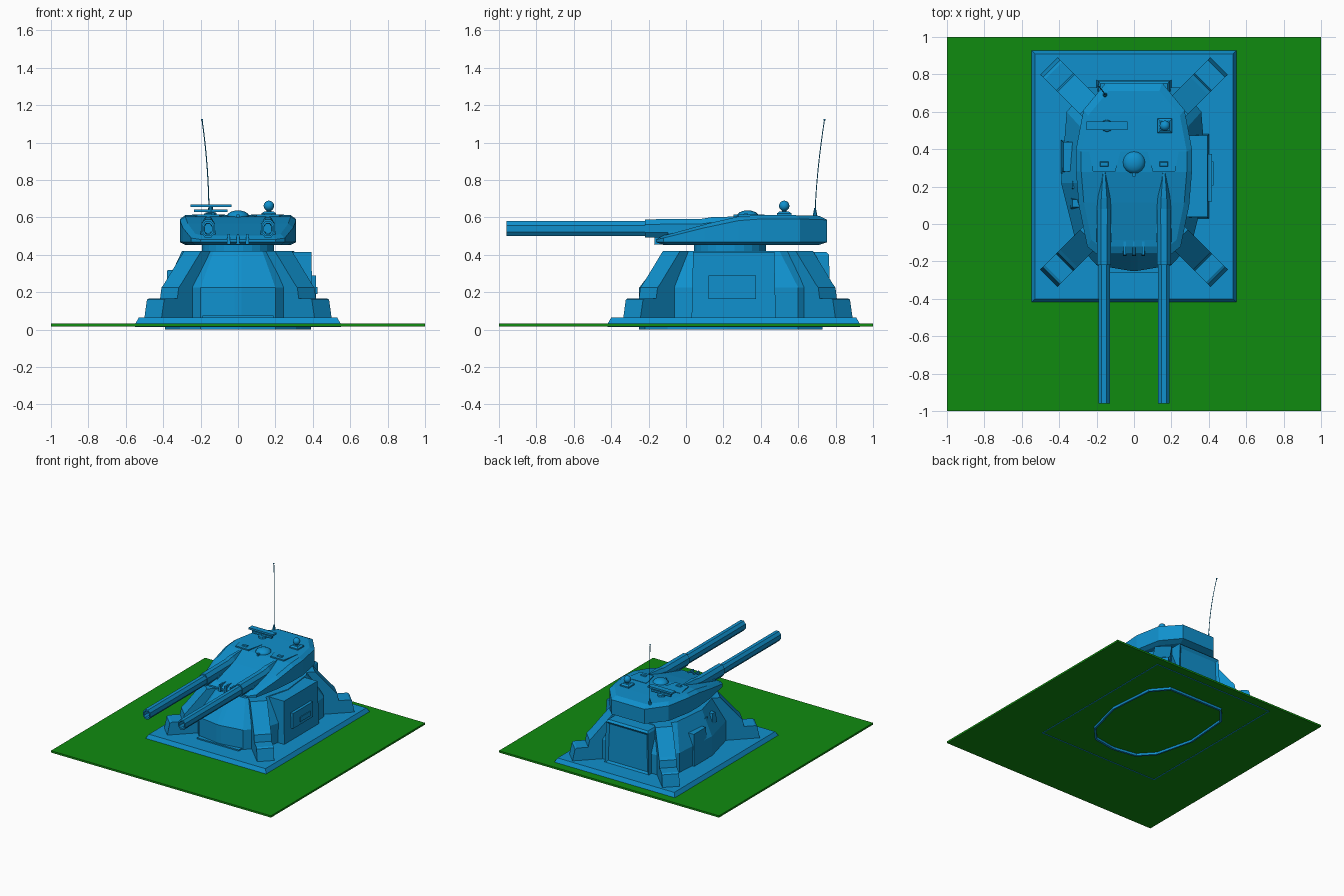
import bpy, bmesh, math
from mathutils import Vector, Matrix

if "Cube" in bpy.data.objects:
    bpy.data.objects.remove(bpy.data.objects["Cube"])


def material(name, rgb):
    m = bpy.data.materials.new(name)
    m.use_nodes = True
    m.diffuse_color = (*rgb, 1)
    m.node_tree.nodes["Principled BSDF"].inputs["Base Color"].default_value = (*rgb, 1)
    return m


BLUE = material("armour blue", (0.005, 0.28, 0.61))
GREEN = material("grass green", (0.005, 0.26, 0.005))


def finish(name, bm, mat=BLUE):
    bmesh.ops.recalc_face_normals(bm, faces=bm.faces[:])
    me = bpy.data.meshes.new(name)
    bm.to_mesh(me)
    bm.free()
    me.materials.append(mat)
    ob = bpy.data.objects.new(name, me)
    bpy.context.collection.objects.link(ob)
    return ob


def loft(name, rings, mat=BLUE, closed=False, inset=None):
    """Skin rings of equal length; caps are strips between mirrored points."""
    bm = bmesh.new()
    rows = [[bm.verts.new(p) for p in r] for r in rings]
    n = len(rows[0])
    pairs = list(zip(rows, rows[1:])) + ([(rows[-1], rows[0])] if closed else [])
    for a, b in pairs:
        for i in range(n):
            j = (i + 1) % n
            bm.faces.new((a[i], a[j], b[j], b[i]))
    if not closed:
        for r in (rows[0], rows[-1]):
            for i in range(n // 2 - 1):
                bm.faces.new((r[i], r[i + 1], r[n - 2 - i], r[n - 1 - i]))
    if inset:  # recessed panel on the face looking along the given direction
        bmesh.ops.recalc_face_normals(bm, faces=bm.faces[:])
        face = max(bm.faces, key=lambda f: f.normal.dot(Vector(inset)))
        bmesh.ops.inset_region(bm, faces=[face], thickness=0.03, depth=-0.015)
    return finish(name, bm, mat)


def box(name, x, y, z, mat=BLUE, top=0.0, inset=None):
    def ring(h, t):
        return [(x[1] - t, y[0] + t, h), (x[1] - t, y[1] - t, h),
                (x[0] + t, y[1] - t, h), (x[0] + t, y[0] + t, h)]
    return loft(name, [ring(z[0], 0), ring(z[1], top)], mat, inset=inset)


def mirrored(half):
    return half + [(-p[0], *p[1:]) for p in reversed(half)]


def lathe(name, centre, profile, n=16):
    cx, cy = centre
    return loft(name, [[(cx + r * math.cos(2 * math.pi * (i + .5) / n),
                         cy + r * math.sin(2 * math.pi * (i + .5) / n), z)
                        for i in range(n)] for r, z in profile])


def ball(name, loc, r, squash=1.0, seg=16):
    bm = bmesh.new()
    bmesh.ops.create_uvsphere(bm, u_segments=seg, v_segments=seg // 2, radius=r,
                              matrix=Matrix.Translation(loc) @ Matrix.Diagonal((1, 1, squash, 1)))
    ob = finish(name, bm)
    ob.data.polygons.foreach_set("use_smooth", [True] * len(ob.data.polygons))
    return ob


# Ground and foundation pad
box("ground", (-1, 1), (-1, 1), (0.018, 0.033), GREEN)
box("foundation_pad", (-.55, .55), (-.42, .93), (0.03, 0.065), top=0.02)
for s in (-1, 1):
    box("pad_edge_side", (s * .548 - .003, s * .548 + .003), (-.42, .93), (.014, .03))
for y in (-.418, .928):
    box("pad_edge_end", (-.55, .55), (y - .003, y + .003), (.014, .03))

# Bunker body: upright lower wall, sloped upper wall
low = mirrored([(.02, -.25), (.2, -.22), (.31, -.1), (.39, .22), (.36, .6), (.25, .73)])
high = mirrored([(.02, -.1), (.13, -.09), (.24, .0), (.3, .22), (.27, .5), (.18, .64)])
loft("bunker_body", [[(x, y, z) for x, y in o]
                     for o, z in ((low, .04), (low, .225), (high, .42))])


def skirt(k, z):
    return [(x * k, .25 + (y - .25) * k, z) for x, y in low]


loft("buried_skirt", [skirt(1, 0), skirt(1, .04), skirt(.965, .04), skirt(.965, 0)], closed=True)
box("front_sill", (-.19, .19), (-.262, -.2), (.06, .075))

# Four stepped diagonal buttresses
leg_profile = [(0, .06), (.02, .16), (.035, .168), (.12, .168), (.13, .225),
               (.15, .245), (.3, .42), (.4, .42), (.45, .06)]
for side in (-1, 1):
    for tip_y, fwd, label in ((-.29, 1, "front"), (.845, -1, "back")):
        d = Vector((-side, fwd, 0)).normalized()
        w = Vector((-d.y, d.x, 0)) * .065
        tip = Vector((side * .455, tip_y, 0))
        bm = bmesh.new()
        a, b = [[bm.verts.new(tip + d * t + w * s + Vector((0, 0, z)))
                 for t, z in leg_profile] for s in (-1, 1)]
        bm.faces.new(a)
        bm.faces.new(b)
        for i in range(len(a)):
            j = (i + 1) % len(a)
            bm.faces.new((a[i], a[j], b[j], b[i]))
        finish(label + "_buttress", bm)

# Side machinery box with raised hatch, back door housing, far side details
box("side_housing", (.2, .4), (.03, .48), (.06, .415), top=.008)
box("side_hatch", (.39, .418), (.12, .375), (.165, .29))
box("side_hatch_plate", (.41, .424), (.205, .335), (.19, .228))
loft("back_door_housing", [
    [(.2, .5, .06), (.2, .77, .06), (-.2, .77, .06), (-.2, .5, .06)],
    [(.19, .5, .4), (.19, .765, .4), (-.19, .765, .4), (-.19, .5, .4)],
    [(.18, .5, .415), (.18, .75, .415), (-.18, .75, .415), (-.18, .5, .415)]], inset=(0, 1, 0))
box("side_pilaster", (-.39, -.25), (.27, .45), (.06, .32), top=.012)
for y in (.08, .18):
    box("side_vent", (-.34, -.25), (y, y + .06), (.28, .36), top=.01)

# Turret ring and turret shell
lathe("turret_ring", (0, .235), [(.195, .4), (.195, .47)], 24)
shell = mirrored([(.2, -.16, .482), (.25, -.12, .49), (.295, .1, .545), (.31, .28, .583),
                  (.31, .4, .592), (.27, .61, .592), (.15, .755, .587)])


def turret_ring(k, height):
    return [(x * k, .27 + (y - .27) * k, height(y, z)) for x, y, z in shell]


loft("turret_shell", [
    turret_ring(.9, lambda y, z: .452),
    turret_ring(1, lambda y, z: .468),
    turret_ring(1, lambda y, z: z),
    turret_ring(.91, lambda y, z: min(z + .022, .612))])
for x in (-.05, 0, .05):
    box("nose_tooth", (x - .01, x + .01), (-.17, -.09), (.455, .512), top=.004)

# Raised roof step around the central dome, with a small vent on each side
for s in (-1, 1):
    roof = [(.07, .4), (.1, .28), (.22, .28), (.245, .42), (.07, .42)]
    bm = bmesh.new()
    f = bm.faces.new([bm.verts.new((s * x, y, .59)) for x, y in roof])
    ext = bmesh.ops.extrude_face_region(bm, geom=[f])["geom"]
    for v in ext:
        if isinstance(v, bmesh.types.BMVert):
            v.co.z = .615
    finish("roof_step", bm)
    box("roof_vent", (s * .16 - .025, s * .16 + .025), (.305, .335), (.61, .622), top=.005)
ball("roof_dome", (0, .33, .605), .06, .55)
box("dome_sight", (-.008, .008), (.255, .3), (.59, .615))


# Twin hollow guns, thick sleeve blending into the shell
def gun_ring(x, y, w, lo, hi):
    c, h = (lo + hi) / 2, (hi - lo) / 2
    k = .45
    q = [(1, -k), (1, k), (k, 1), (-k, 1), (-1, k), (-1, -k), (-k, -1), (k, -1)]
    return [(x + u * w, y, c + v * h) for u, v in q]


gun = [(-.86, .02, .515, .565), (-.96, .022, .512, .568), (-.96, .031, .5, .58),
       (-.22, .031, .5, .58), (-.22, .037, .492, .59), (.08, .038, .495, .592),
       (.14, .033, .5, .602), (.28, .012, .54, .605)]
for s in (-1, 1):
    loft("gun_barrel", [gun_ring(s * .16, *g) for g in gun])
    box("gun_mantlet", (s * .16 - .045, s * .16 + .045), (-.1, .1), (.47, .53), top=.006)

# Scanner bar
lathe("scanner_post", (-.145, .525), [(.035, .6), (.03, .625), (.012, .63), (.012, .66)], 10)
box("scanner_lower_bar", (-.235, -.055), (.515, .535), (.628, .643))
box("scanner_upper_bar", (-.255, -.035), (.503, .547), (.655, .67))

# Sensor ball on a diamond mount
lathe("sensor_mount", (.165, .525), [(.055, .605), (.055, .622), (.035, .632)], 4)
lathe("sensor_stem", (.165, .525), [(.014, .625), (.014, .645)], 8)
ball("sensor_ball", (.165, .525, .662), .028)

# Whip antenna
lathe("antenna_base", (-.155, .69), [(.014, .58), (.012, .615), (.005, .65)], 8)
whip = []
for i in range(9):
    t = i / 8
    cx, cy, cz = -.155 - .037 * t * t, .69 + .05 * t ** 1.6, .6 + .52 * t
    whip.append([(cx + .0028 * math.cos(a * math.pi / 3), cy + .0028 * math.sin(a * math.pi / 3), cz)
                 for a in range(6)])
loft("antenna_whip", whip)
ball("antenna_tip", (-.192, .74, 1.122), .006, 1, 8)
